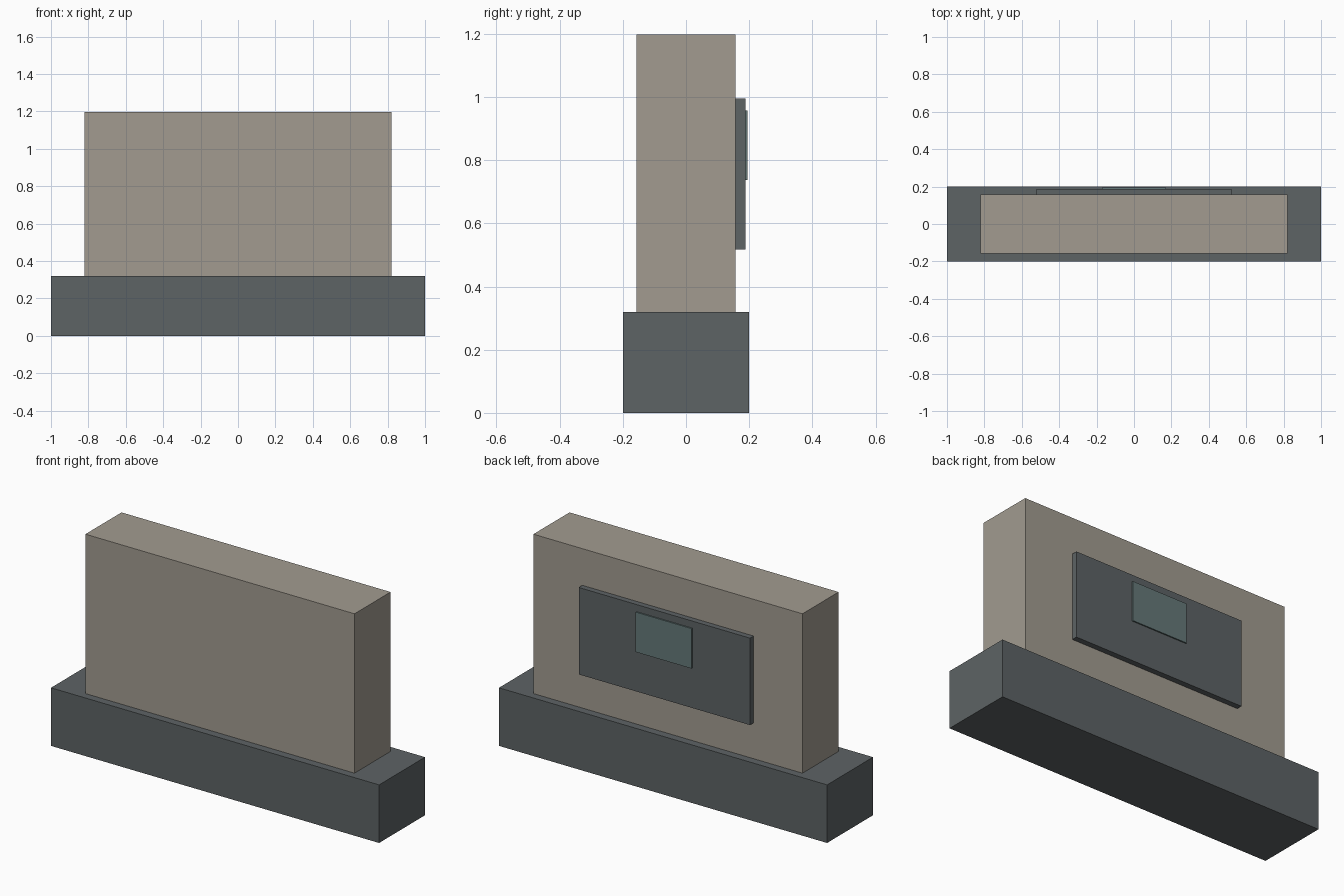
import bpy

if "Cube" in bpy.data.objects:
    bpy.data.objects.remove(bpy.data.objects["Cube"])


def material(name, color):
    m = bpy.data.materials.new(name)
    m.diffuse_color = (*color, 1)
    m.use_nodes = True
    m.node_tree.nodes["Principled BSDF"].inputs["Base Color"].default_value = m.diffuse_color
    return m


def box(name, x, y, z, mat):
    """Box spanning the (min, max) ranges on each axis."""
    spans = (x, y, z)
    bpy.ops.mesh.primitive_cube_add(size=1, location=[(a + b) / 2 for a, b in spans])
    ob = bpy.context.object
    ob.name = name
    ob.scale = [b - a for a, b in spans]
    bpy.ops.object.transform_apply(location=False, rotation=False, scale=True)
    ob.data.materials.append(mat)
    return ob


stone = material("warm_grey", (0.36, 0.33, 0.28))
dark = material("dark_slate", (0.11, 0.125, 0.13))
teal = material("dull_teal", (0.13, 0.19, 0.19))

# Plinth and upright slab
box("base", (-1, 1), (-0.2, 0.2), (0, 0.32), dark)
box("slab", (-0.82, 0.82), (-0.157, 0.157), (0.32, 1.198), stone)

# Raised panel on the back with a small screen
box("back_panel", (-0.522, 0.522), (0.157, 0.188), (0.517, 0.996), dark)
box("screen", (-0.17, 0.17), (0.188, 0.195), (0.737, 0.957), teal)
